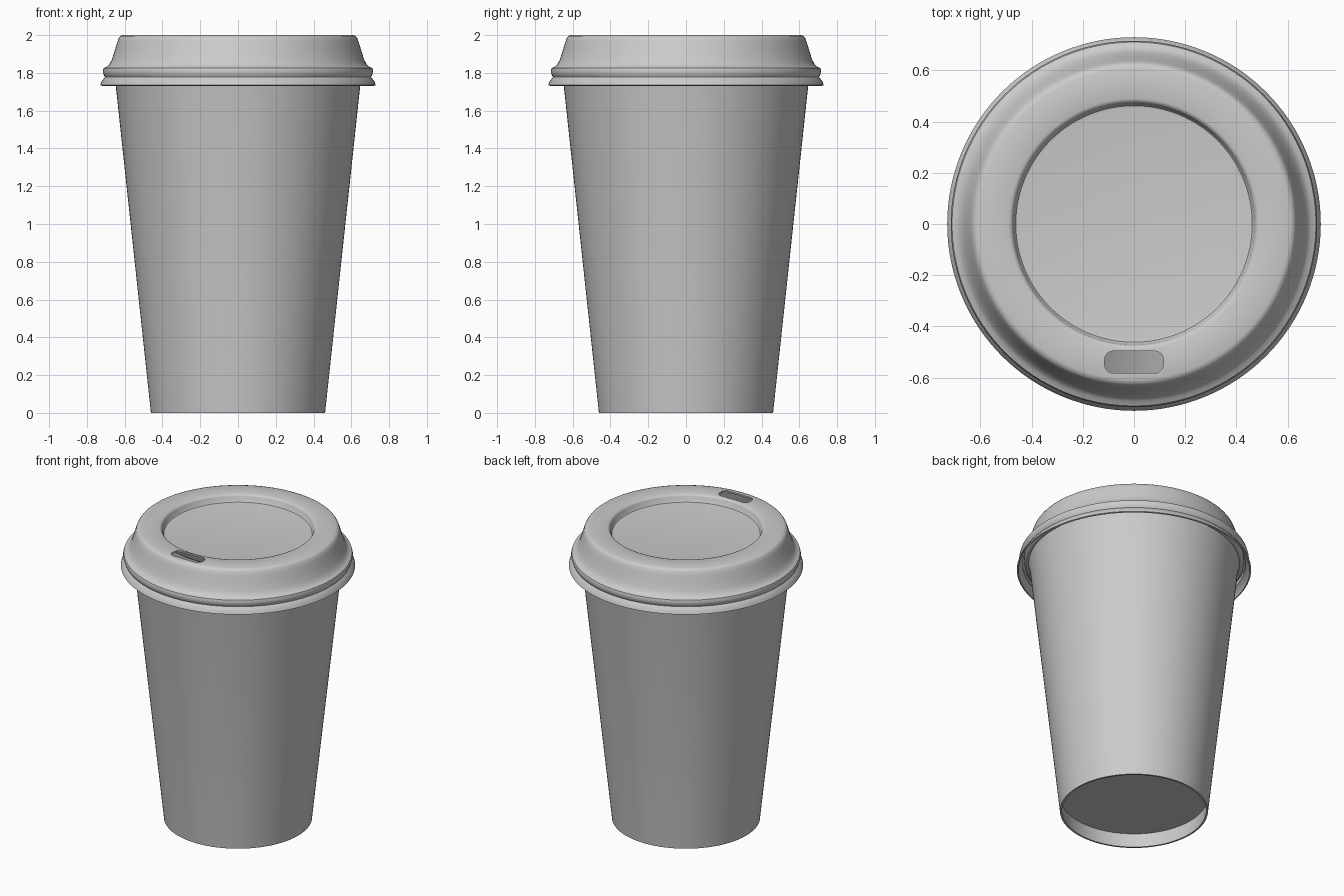
import bpy, bmesh
from math import sin, cos, pi, radians

if "Cube" in bpy.data.objects:
    bpy.data.objects.remove(bpy.data.objects["Cube"])

SIDES = 128


def lathe(name, profile):
    """Revolve (radius, z) points around z; radius 0 becomes a pole."""
    bm = bmesh.new()
    rings = []
    for r, z in profile:
        if r == 0:
            rings.append([bm.verts.new((0, 0, z))] * SIDES)
        else:
            rings.append([bm.verts.new((r * cos(2 * pi * j / SIDES), r * sin(2 * pi * j / SIDES), z))
                          for j in range(SIDES)])
    for a, b in zip(rings, rings[1:]):
        for j in range(SIDES):
            k = (j + 1) % SIDES
            quad = [a[j], a[k], b[k], b[j]]
            bm.faces.new(list(dict.fromkeys(quad)))
    return to_object(name, bm)


def to_object(name, bm):
    mesh = bpy.data.meshes.new(name)
    bm.to_mesh(mesh)
    bm.free()
    obj = bpy.data.objects.new(name, mesh)
    bpy.context.collection.objects.link(obj)
    return obj


def activate(obj):
    bpy.ops.object.select_all(action='DESELECT')
    obj.select_set(True)
    bpy.context.view_layer.objects.active = obj


# Cup: recessed base, tapered wall, rolled rim, hollow inside
rim = [(0.664 + 0.021 * cos(radians(a)), 1.80 + 0.021 * sin(radians(a)))
       for a in range(-110, 181, 29)]
cup = lathe("cup", [(0, 0.10), (0.459, 0.10), (0.449, 0), (0.461, 0), (0.648, 1.74)]
            + rim + [(0.636, 1.74), (0.461, 0.112), (0, 0.112)])

# Lid: flared skirt, snap bead, sloped shoulder, sunken centre
lid = lathe("lid", [
    (0.730, 1.735), (0.724, 1.752), (0.713, 1.768), (0.704, 1.777), (0.711, 1.790),
    (0.716, 1.808), (0.711, 1.825), (0.692, 1.834), (0.681, 1.845), (0.668, 1.870),
    (0.652, 1.920), (0.640, 1.960), (0.632, 1.983), (0.623, 1.995), (0.608, 2.0),
    (0.490, 2.0), (0.479, 1.996), (0.473, 1.986), (0.468, 1.960), (0.462, 1.952),
    (0.450, 1.950), (0, 1.950)])
shell = lid.modifiers.new("thickness", 'SOLIDIFY')
shell.thickness = 0.01
shell.offset = -1

# Sip hole: rounded slot cut through the lid
bm = bmesh.new()
hx, hy, cr = 0.115, 0.043, 0.034
outline = []
for q, (sx, sy) in enumerate([(1, 1), (-1, 1), (-1, -1), (1, -1)]):
    for s in range(7):
        a = (q + s / 6) * pi / 2
        outline.append((sx * (hx - cr) + cr * cos(a), -0.54 + sy * (hy - cr) + cr * sin(a)))
face = bm.faces.new([bm.verts.new((x, y, 1.93)) for x, y in outline])
top = bmesh.ops.extrude_face_region(bm, geom=[face])
bmesh.ops.translate(bm, vec=(0, 0, 0.15),
                    verts=[v for v in top["geom"] if isinstance(v, bmesh.types.BMVert)])
bmesh.ops.recalc_face_normals(bm, faces=bm.faces)
cutter = to_object("sip_hole_cutter", bm)
cutter.hide_render = True
cut = lid.modifiers.new("sip_hole", 'BOOLEAN')
cut.operation = 'DIFFERENCE'
cut.solver = 'EXACT'
cut.object = cutter

activate(lid)
for m in ("thickness", "sip_hole"):
    bpy.ops.object.modifier_apply(modifier=m)
bpy.data.objects.remove(cutter)

for obj in (cup, lid):
    activate(obj)
    bpy.ops.object.shade_smooth_by_angle(angle=radians(40))
